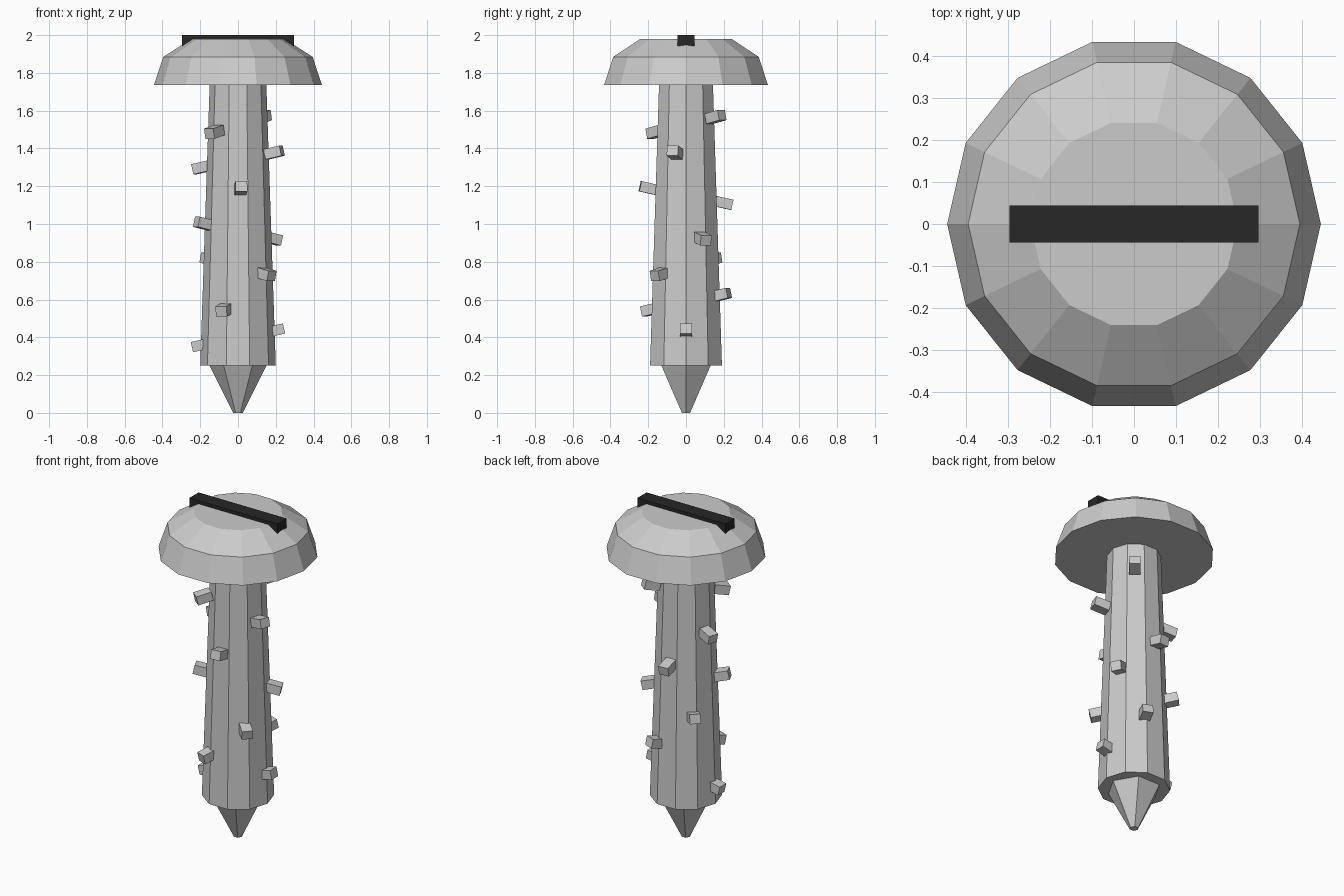
import bpy, bmesh
from math import cos, sin, pi, radians
from mathutils import Matrix

if "Cube" in bpy.data.objects:
    bpy.data.objects.remove(bpy.data.objects["Cube"])


def finish(name, bm):
    bmesh.ops.recalc_face_normals(bm, faces=bm.faces)
    me = bpy.data.meshes.new(name)
    bm.to_mesh(me)
    bm.free()
    ob = bpy.data.objects.new(name, me)
    bpy.context.collection.objects.link(ob)
    return ob


def lathe(name, profile, n):
    """Flat-sided turned solid from (radius, z) pairs, capped at both ends."""
    bm = bmesh.new()
    rings = [[bm.verts.new((r * cos(2 * pi * i / n), r * sin(2 * pi * i / n), z))
              for i in range(n)] for r, z in profile]
    for a, b in zip(rings, rings[1:]):
        for i in range(n):
            j = (i + 1) % n
            bm.faces.new((a[i], a[j], b[j], b[i]))
    bm.faces.new(rings[0][::-1])
    bm.faces.new(rings[-1])
    return finish(name, bm)


def box(name, size, matrix):
    bm = bmesh.new()
    bmesh.ops.create_cube(bm, size=1, matrix=matrix @ Matrix.Diagonal((*size, 1)))
    return finish(name, bm)


# Turned parts: tip, shaft and domed head
lathe("tip", [(0.025, 0), (0.15, 0.25)], 6)
lathe("shaft", [(0.2, 0.25), (0.15, 1.74)], 10)
lathe("head", [(0.445, 1.735), (0.395, 1.885), (0.247, 1.98)], 14)

# Dark drive slot across the head
slot = box("slot", (0.594, 0.088, 0.06), Matrix.Translation((0, 0, 1.97)))
dark = bpy.data.materials.new("dark")
dark.diffuse_color = (0.02, 0.02, 0.02, 1)
dark.use_nodes = True
dark.node_tree.nodes["Principled BSDF"].inputs["Base Color"].default_value = dark.diffuse_color
slot.data.materials.append(dark)

# Two opposed helical rows of thread studs, tilted down and up
for start, z0, tilt in ((180, 0.358, 0.22), (0, 0.437, -0.22)):
    for i in range(7):
        m = (Matrix.Rotation(radians(start + i * 480 / 7), 4, 'Z')
             @ Matrix.Translation((0.2, 0, z0 + 0.1883 * i))
             @ Matrix.Rotation(tilt, 4, 'Y'))
        box("thread_stud", (0.09, 0.062, 0.055), m)
